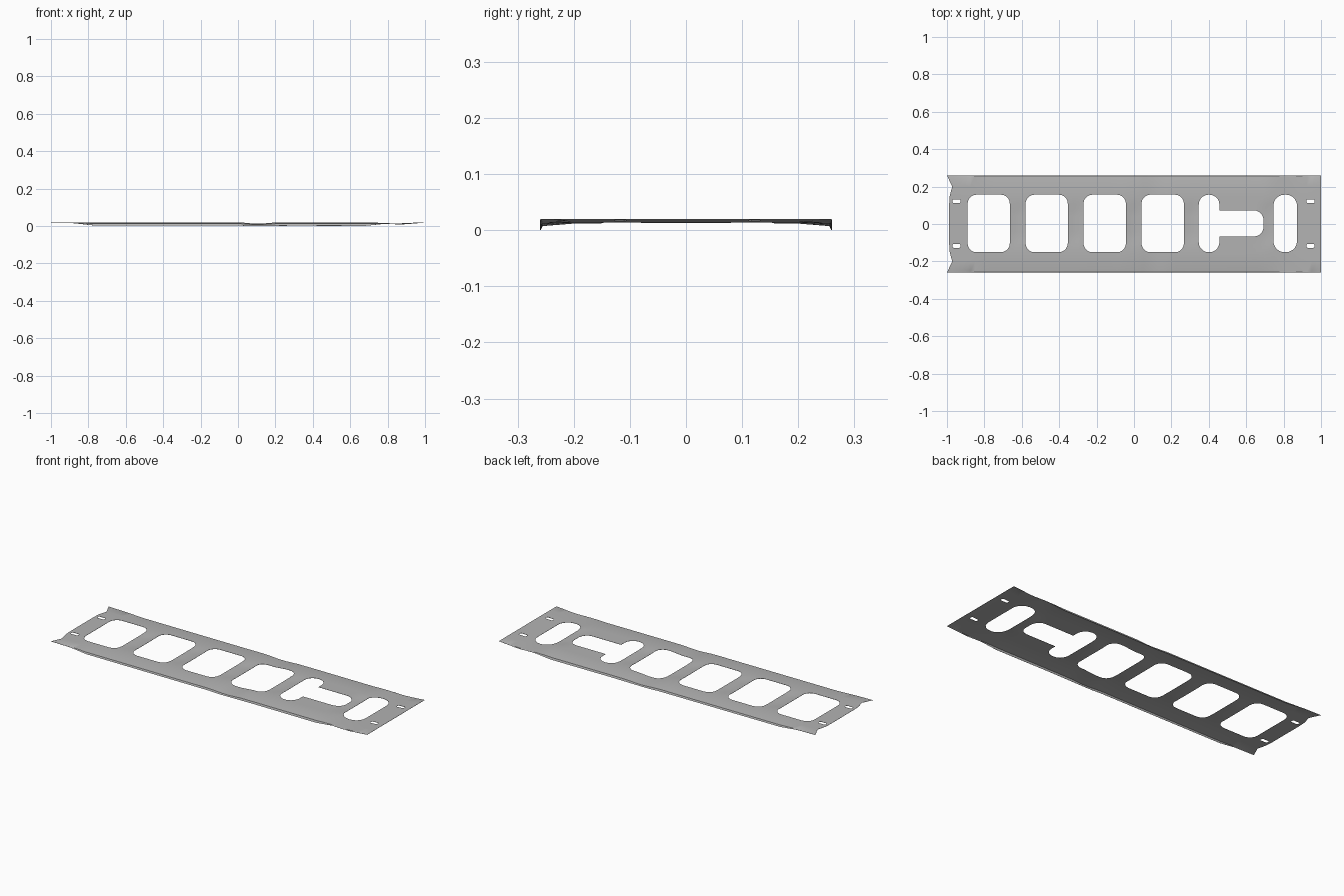
import bpy, bmesh, math

if "Cube" in bpy.data.objects:
    bpy.data.objects.remove(bpy.data.objects["Cube"], do_unlink=True)

# Single sheet-metal colour
steel = bpy.data.materials.new("plain_grey_steel")
steel.use_nodes = True
GREY = (0.45, 0.45, 0.45, 1)
steel.diffuse_color = GREY
steel.node_tree.nodes["Principled BSDF"].inputs["Base Color"].default_value = GREY


def interp(points, t):
    """Piecewise linear profile."""
    if t <= points[0][0]:
        return points[0][1]
    for (a, va), (b, vb) in zip(points, points[1:]):
        if t <= b:
            return va + (vb - va) * (t - a) / (b - a)
    return points[-1][1]


# Height of the deck, and of the lower rim of the side flanges, along the length
DECK = [(-1, .020), (-.1, .020), (-.04, .021), (.03, .019), (.08, .014), (.12, .013),
        (.2, .020), (.72, .020), (.79, .016), (.86, .015), (.95, .019), (1, .021)]
RIM = [(-1, .019), (-.88, .017), (-.78, .005), (0, .004), (.06, .001), (.3, .003),
       (.68, .002), (.78, .013), (.88, .010), (1, .020)]
# Outline of the notched end, by distance from the centre line
NOTCH = [(0, .012), (.14, .012), (.2, .028), (.26, 0)]
BARS = [-.62, -.315, 0, .305, .715]


def height(x, y):
    a = abs(y)
    deck = interp(DECK, x)
    rim = min(interp(RIM, x), deck - .0005)
    if a > .258:
        return rim
    z = deck
    if a > .2:
        z -= (deck - rim) * .4 * (a - .2) / .058
    # Shallow dip in the middle of every crossbar
    for bar in BARS:
        if a < .11 and abs(x - bar) < .05:
            z -= .005 * (1 - abs(x - bar) / .05)
    return z


# Bent sheet
half = [0, .04, .08, .11, .15, .2, .256, .26]
ys = [-v for v in reversed(half[1:])] + half
N = 80
bm = bmesh.new()
rows = []
for i in range(N + 1):
    x = -1 + 2 * i / N
    blend = max(0, 1 - (x + 1) / .04)
    rows.append([bm.verts.new((x + blend * interp(NOTCH, abs(y)), y, height(x, y)))
                 for y in ys])
for r0, r1 in zip(rows, rows[1:]):
    for j in range(len(ys) - 1):
        bm.faces.new((r0[j], r1[j], r1[j + 1], r0[j + 1]))
mesh = bpy.data.meshes.new("perforated_panel")
bm.to_mesh(mesh)
bm.free()
panel = bpy.data.objects.new("perforated_panel", mesh)
bpy.context.collection.objects.link(panel)
mesh.materials.append(steel)
sheet = panel.modifiers.new("sheet_thickness", "SOLIDIFY")
sheet.thickness = .001
sheet.offset = -1


def cut(x0, x1, y0, y1, r):
    """Punch a rounded rectangular opening through the panel."""
    b = bmesh.new()
    ring = []
    corners = [(x1 - r, y1 - r), (x0 + r, y1 - r), (x0 + r, y0 + r), (x1 - r, y0 + r)]
    for k, (cx, cy) in enumerate(corners):
        for s in range(6):
            t = math.pi / 2 * (k + s / 5)
            ring.append(b.verts.new((cx + r * math.cos(t), cy + r * math.sin(t), -.1)))
    face = b.faces.new(ring)
    top = bmesh.ops.extrude_face_region(b, geom=[face])["geom"]
    bmesh.ops.translate(b, vec=(0, 0, .2),
                        verts=[v for v in top if isinstance(v, bmesh.types.BMVert)])
    bmesh.ops.recalc_face_normals(b, faces=b.faces)
    m = bpy.data.meshes.new("opening_cutter")
    b.to_mesh(m)
    b.free()
    m.materials.append(steel)
    cutter = bpy.data.objects.new("opening_cutter", m)
    cutter.hide_render = True
    bpy.context.collection.objects.link(cutter)
    mod = panel.modifiers.new("opening", "BOOLEAN")
    mod.operation = "DIFFERENCE"
    mod.solver = "EXACT"
    mod.object = cutter
    return cutter


cutters = []
# Four large windows
for x0, x1 in [(-.89, -.664), (-.58, -.354), (-.27, -.043), (.04, .267)]:
    cutters.append(cut(x0, x1, -.151, .157, .048))
# T-shaped opening and the narrow oval beside it
cutters.append(cut(.346, .457, -.151, .157, .054))
cutters.append(cut(.401, .693, -.067, .073, .052))
cutters.append(cut(.745, .872, -.151, .157, .06))
# Small mounting slots at both ends
for x in (-.949, .944):
    for y in (.122, -.117):
        cutters.append(cut(x - .022, x + .022, y - .01, y + .01, .006))

# Apply the modifiers and discard the cutters
bpy.ops.object.select_all(action="DESELECT")
panel.select_set(True)
bpy.context.view_layer.objects.active = panel
for name in [m.name for m in panel.modifiers]:
    bpy.ops.object.modifier_apply(modifier=name)
for c in cutters:
    bpy.data.objects.remove(c, do_unlink=True)

# Rest on the ground, smooth with crisp folds
low = min(v.co.z for v in panel.data.vertices)
for v in panel.data.vertices:
    v.co.z -= low
bpy.ops.object.shade_smooth_by_angle(angle=math.radians(25))
